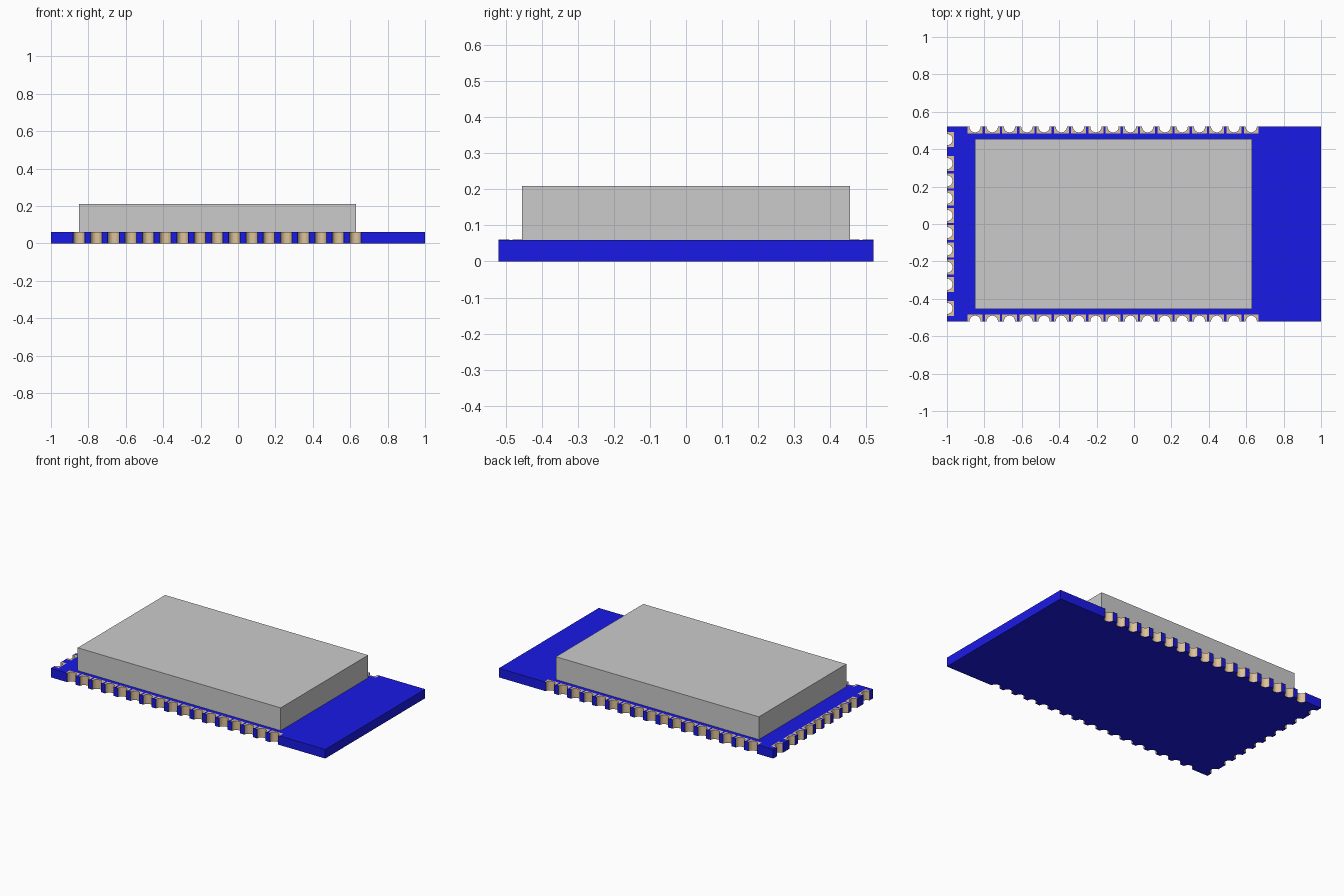
import bpy, bmesh, math
from mathutils import Vector as V

if "Cube" in bpy.data.objects:
    bpy.data.objects.remove(bpy.data.objects["Cube"])

HX, HY, T = 1.0, 0.52, 0.06          # board half sizes and thickness
R, SEG = 0.031, 12                   # edge notch radius and arc steps
PITCH = 0.0923


def material(name, col):
    m = bpy.data.materials.new(name)
    m.diffuse_color = (*col, 1)
    m.use_nodes = True
    m.node_tree.nodes["Principled BSDF"].inputs["Base Color"].default_value = m.diffuse_color
    return m


def make(name, bm, mat=None):
    me = bpy.data.meshes.new(name)
    bm.to_mesh(me)
    bm.free()
    ob = bpy.data.objects.new(name, me)
    bpy.context.collection.objects.link(ob)
    if mat:
        me.materials.append(mat)
    return ob


def arc(p, d, n, r):
    """Half circle around p, running along d and bulging towards n."""
    angles = [math.pi * i / SEG for i in range(SEG + 1)]
    return [p - d * r * math.cos(a) + n * r * math.sin(a) for a in angles]


def walls(bm, pts, z0, z1, closed):
    lo = [bm.verts.new((p.x, p.y, z0)) for p in pts]
    hi = [bm.verts.new((p.x, p.y, z1)) for p in pts]
    k = len(pts)
    for i in range(k if closed else k - 1):
        j = (i + 1) % k
        bm.faces.new((lo[i], lo[j], hi[j], hi[i]))
    return lo, hi


# Notch positions, listed counter-clockwise with travel and inward directions
X, Y = V((1, 0)), V((0, 1))
xs = [-0.85 + PITCH * i for i in range(17)]
ys = [s * v for s in (-1, 1) for v in (0.046, 0.138, 0.231, 0.323, 0.451)]
front = [(V((x, -HY)), X, Y) for x in xs]
back = [(V((x, HY)), -X, -Y) for x in reversed(xs)]
left = [(V((-HX, y)), -Y, X) for y in sorted(ys, reverse=True)]

# Circuit board with scalloped edges
blue = material("board_blue", (0.01, 0.01, 0.8))
outline = [V((-HX, -HY))]
for group, corners in ((front, [(HX, -HY), (HX, HY)]), (back, [(-HX, HY)]), (left, [])):
    for p, d, n in group:
        outline += arc(p, d, n, R)
    outline += [V(c) for c in corners]
bm = bmesh.new()
lo, hi = walls(bm, outline, 0, T, True)
bm.faces.new(hi)
bm.faces.new(lo[::-1])
make("circuit_board", bm, blue)

# Plated edge contacts: notch lining plus a flat pad on the top surface
gold = material("contact_gold", (0.72, 0.54, 0.32))
W, DEPTH, TOP = 0.04, 0.037, T + 0.001
for side, group in (("front", front), ("back", back), ("left", left)):
    bm = bmesh.new()
    for p, d, n in group:
        curve = arc(p, d, n, R - 0.001)
        lo, hi = walls(bm, curve, 0, TOP, False)
        rim = [p + d * W, p + d * W + n * DEPTH, p - d * W + n * DEPTH, p - d * W]
        bm.faces.new(hi + [bm.verts.new((q.x, q.y, TOP)) for q in rim])
    make(side + "_contacts", bm, gold)

# Metal shield can
bm = bmesh.new()
can = [V((-0.85, -0.455)), V((0.63, -0.455)), V((0.63, 0.455)), V((-0.85, 0.455))]
lo, hi = walls(bm, can, T, 0.21, True)
bm.faces.new(hi)
bm.faces.new(lo[::-1])
make("shield_can", bm)
